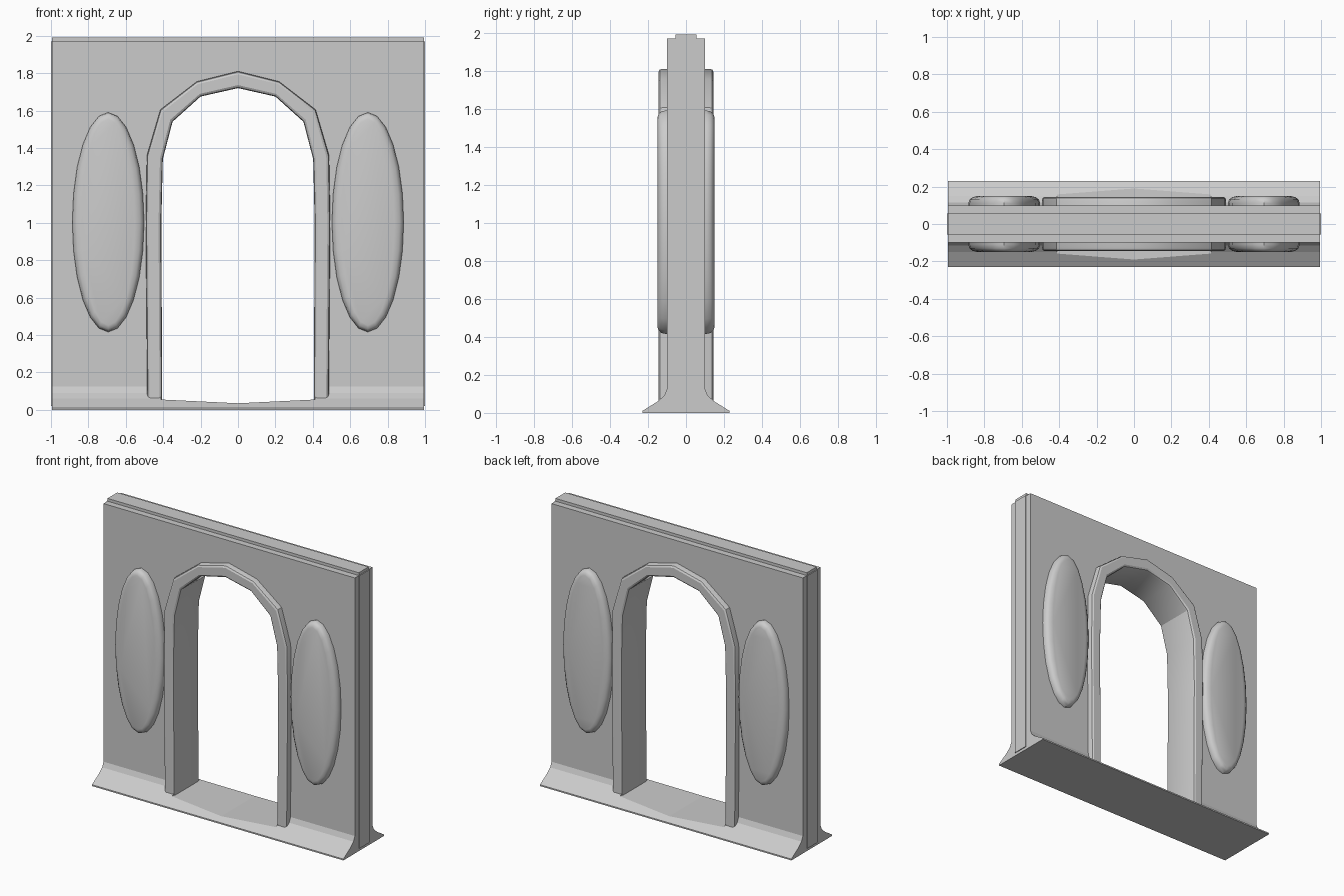
import bpy, math
from math import pi, cos, sin

if "Cube" in bpy.data.objects:
    bpy.data.objects.remove(bpy.data.objects["Cube"])


def make(name, verts, faces, smooth=None):
    me = bpy.data.meshes.new(name)
    me.from_pydata(verts, [], faces)
    ob = bpy.data.objects.new(name, me)
    bpy.context.collection.objects.link(ob)
    bpy.ops.object.select_all(action='DESELECT')
    ob.select_set(True)
    bpy.context.view_layer.objects.active = ob
    bpy.ops.object.mode_set(mode='EDIT')
    bpy.ops.mesh.select_all(action='SELECT')
    bpy.ops.mesh.normals_make_consistent(inside=False)
    bpy.ops.object.mode_set(mode='OBJECT')
    if smooth:
        bpy.ops.object.shade_smooth_by_angle(angle=math.radians(smooth))
    return ob


def loft(name, rings, smooth=None):
    """Skin equal-sized closed rings and cap both ends."""
    n = len(rings[0])
    verts = [v for r in rings for v in r]
    faces = [(i * n + j, i * n + (j + 1) % n, (i + 1) * n + (j + 1) % n, (i + 1) * n + j)
             for i in range(len(rings) - 1) for j in range(n)]
    last = (len(rings) - 1) * n
    faces += [tuple(range(n))[::-1], tuple(range(last, last + n))]
    return make(name, verts, faces, smooth)


def mirror_path(half):
    """Right half ending on x = 0, completed to the left."""
    return half + [(-x, z) for x, z in half[-2::-1]]


# Wall with flared foot and top ridge, extruded along x
half = [(.23, 0), (.23, .01), (.15, .06), (.115, .09), (.1, .125),
        (.1, 1.97), (.055, 1.97), (.055, 1.99)]
section = half + [(-y, z) for y, z in reversed(half)]
wall = loft("wall", [[(x, y, z) for y, z in section] for x in (-.994, .994)])

# Arched doorway cut, leaving a slightly dished sill
inner = mirror_path([(.405, .03), (.41, 1.0), (.402, 1.34), (.35, 1.54), (.2, 1.675), (0, 1.72)])
outer = mirror_path([(.485, .03), (.493, 1.0), (.487, 1.36), (.415, 1.605), (.22, 1.755), (0, 1.81)])
hole = [(x * 1.015, z + (.01 if z > 1.3 else 0)) for x, z in inner]
hole[0], hole[-1] = (.411, .055), (-.411, .055)
hole.append((0, .035))
cutter = loft("doorway_cutter", [[(x, y, z) for x, z in hole] for y in (-.4, .4)])
cutter.hide_render = True
mod = wall.modifiers.new("doorway", 'BOOLEAN')
mod.operation, mod.solver, mod.object = 'DIFFERENCE', 'EXACT', cutter
bpy.context.view_layer.objects.active = wall
bpy.ops.object.modifier_apply(modifier=mod.name)
bpy.data.objects.remove(cutter)

# Rounded door frame swept along the arch
edge = [(1, .125), (.95, .138), (.82, .145), (.18, .145), (.05, .138), (0, .125)]
edge += [(t, -y) for t, y in reversed(edge)]
rings = [[(a[0] + (b[0] - a[0]) * t, y, a[1] + (b[1] - a[1]) * t) for t, y in edge]
         for a, b in zip(inner, outer)]
loft("door_frame", rings, 28)

# Oval bosses and vertical joint tongues on both sides
steps = [(.05, .15), (.022, .143), (.006, .13), (0, .11)]
steps += [(i, -y) for i, y in reversed(steps)]
for side, s in (("right", 1), ("left", -1)):
    rings = [[(s * .694 + (.192 - i) * sin(2 * pi * k / 24), y,
               1.003 + (.587 - i * .7) * cos(2 * pi * k / 24)) for k in range(24)]
             for i, y in steps]
    loft("oval_boss_" + side, rings, 35)
    loft("joint_tongue_" + side,
         [[(s * x, y, z) for x, y in ((.98, -.055), (1, -.055), (1, .055), (.98, .055))]
          for z in (.02, 1.97)])
